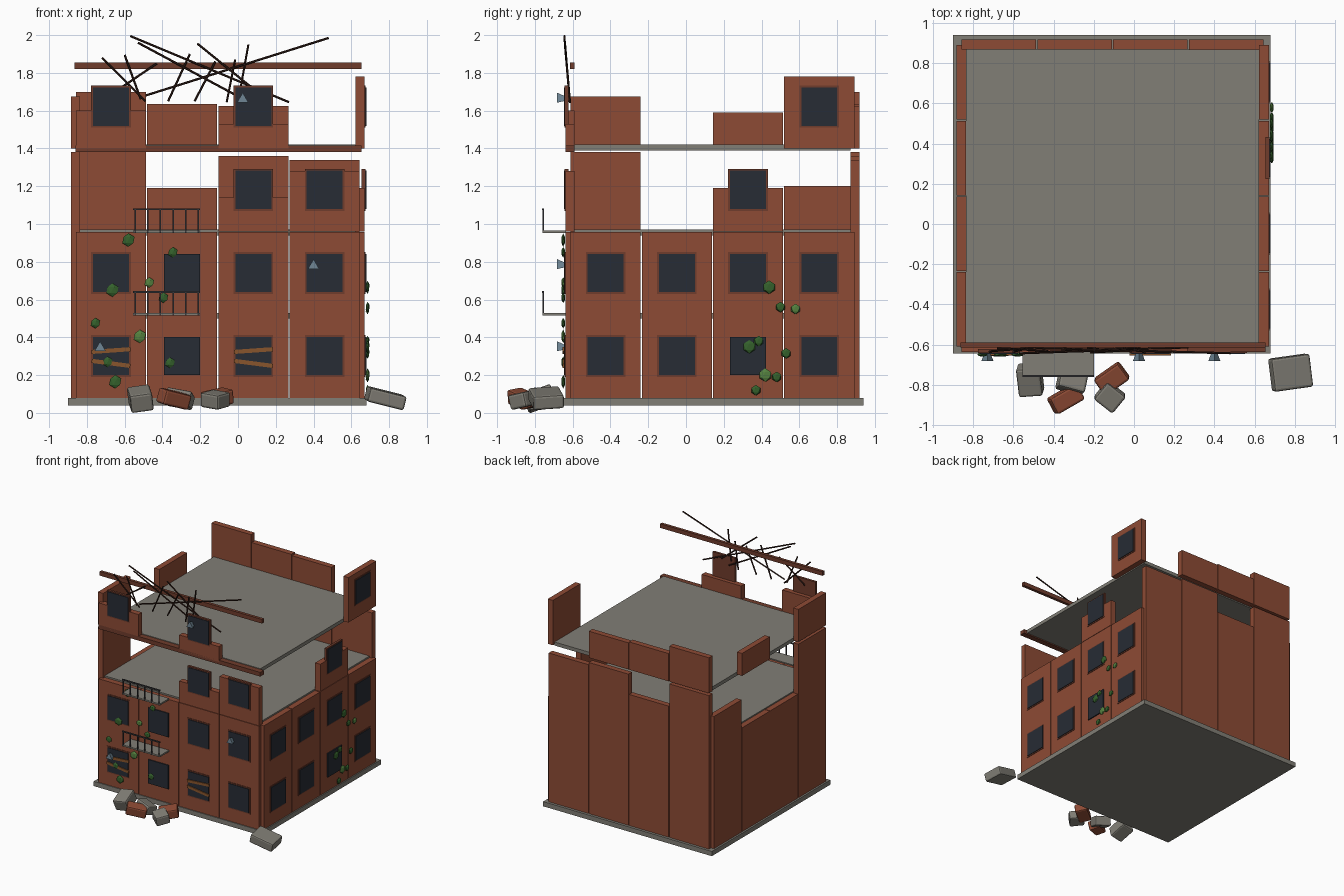
import bpy, math
from mathutils import Vector

if "Cube" in bpy.data.objects:
    bpy.data.objects.remove(bpy.data.objects["Cube"])

def mat(name, *c):
    m = bpy.data.materials.new(name)
    m.diffuse_color = (*c, 1)
    m.use_nodes = True
    m.node_tree.nodes["Principled BSDF"].inputs["Base Color"].default_value = m.diffuse_color
    return m

BRICK = mat("brick", 0.27, 0.07, 0.035)
TRIM = mat("trim", 0.16, 0.045, 0.025)
CONC = mat("concrete", 0.22, 0.21, 0.18)
PANE = mat("pane", 0.02, 0.025, 0.035)
WOOD = mat("plank", 0.25, 0.09, 0.025)
IRON = mat("rusty_iron", 0.03, 0.012, 0.008)
RAIL = mat("rail", 0.04, 0.04, 0.045)
GLASS = mat("shard", 0.16, 0.24, 0.3)
LEAF = mat("leaf", 0.035, 0.12, 0.025)
LEAF2 = mat("light_leaf", 0.09, 0.22, 0.05)

def finish(name, m):
    o = bpy.context.object
    o.name = name
    o.data.materials.append(m)
    return o

def box(name, lo, hi, m, rot=(0, 0, 0), bevel=0):
    c = [(a + b) / 2 for a, b in zip(lo, hi)]
    bpy.ops.mesh.primitive_cube_add(size=1, location=c, rotation=rot)
    o = finish(name, m)
    o.scale = [b - a for a, b in zip(lo, hi)]
    if bevel:
        bpy.ops.object.transform_apply(location=False, rotation=False, scale=True)
        b = o.modifiers.new("bevel", 'BEVEL')
        b.width, b.segments = bevel, 2
    return o

# Layout: four bays per side, four storeys
P, H, Z0, T = 0.377, 0.44, 0.08, 0.024
XC, YC, R = -0.107, 0.14, 0.754
XL, XR, YF, YB = XC - R, XC + R, YC - R, YC + R
G = 0.003

def side_box(name, side, u0, u1, z0, z1, d0, d1, m, tilt=0):
    """Box on a wall: u runs along the wall, d outward from its middle plane."""
    if side in ("front", "back"):
        s, y = (-1, YF) if side == "front" else (1, YB)
        a, b = sorted((y + s * d0, y + s * d1))
        return box(name, (u0, a, z0), (u1, b, z1), m, (0, -tilt, 0))
    s, x = (-1, XL) if side == "left" else (1, XR)
    a, b = sorted((x + s * d0, x + s * d1))
    return box(name, (a, u0, z0), (b, u1, z1), m)

def bay(side, i):
    return (XL if side in ("front", "back") else YF) + P * i

# Base and floor slabs
box("base_slab", (-0.9, -0.645, 0.04), (0.68, 0.94, 0.08), CONC)
for k in (1, 2, 3):
    z = Z0 + H * k - 0.02 + 0.01 * (k == 3)
    box(f"floor_slab_{k}", (XL + T, YF + T, z + 0.0), (XR - T, YB - T, z + 0.03), CONC)

# Wall panels: top height per bay (0 = missing) for every storey
F = 0.435
tops = {
    "front": [[.52] * 4, [.957] * 4, [0, 0, 1.14, 1.28], [1.6, 0, 1.53, 0]],
    "back": [[.52] * 4, [.96] * 4, [1.38, 1.19, 1.36, 1.34], [1.70, 1.635, 1.625, 0]],
    "left": [[.52] * 4, [.96] * 4, [1.38, 0, 0, 1.2], [1.675, 0, 1.59, 0]],
    "right": [[.52] * 4, [.957] * 4, [0, 0, 1.19, 0], [0, 0, 0, 1.78]],
}
for side, storeys in tops.items():
    for k, row in enumerate(storeys):
        for i, top in enumerate(row):
            if top:
                u = bay(side, i)
                side_box(f"{side}_wall_{k}_{i}", side, u + G, u + P - G,
                         Z0 + H * k, top, -T, T, BRICK)

# Windows: frame plate with a dark pane in front
windows = {"front": [(0, 1, 2, 3), (0, 1, 2, 3), (2, 3), (0, 2)],
           "right": [(0, 1, 2, 3), (0, 1, 2, 3), (2,), (3,)]}
unframed = {("front", 0, 1), ("front", 1, 1), ("right", 0, 2)}
for side, storeys in windows.items():
    for k, bays in enumerate(storeys):
        for i in bays:
            u, z = bay(side, i) + P / 2, Z0 + H * k + 0.221
            if (side, k, i) not in unframed:
                side_box(f"{side}_window_frame_{k}_{i}", side, u - .105, u + .105,
                         z - .111, z + .111, 0.008, T + .004, TRIM)
            side_box(f"{side}_window_pane_{k}_{i}", side, u - .095, u + .095,
                     z - .101, z + .101, 0.012, T + .009, PANE)

# Planks nailed over ground floor windows
for i in (0, 2):
    u = bay("front", i) + P / 2
    for z, t in ((0.33, 0.07), (0.262, -0.13)):
        side_box(f"plank_{i}", "front", u - .103, u + .103, z - .011, z + .011,
                 T + .006, T + .016, WOOD, t)

# Cornice strip and exposed roof beam
box("cornice", (-0.86, YF - T, 1.38), (0.655, YF + T, 1.415), TRIM)
box("roof_beam", (-0.865, -0.615, 1.82), (0.655, -0.59, 1.855), TRIM)

# Balconies with front railings
for z in (0.515, 0.953):
    box("balcony_floor", (-0.555, -0.76, z), (-0.2, -0.635, z + 0.013), CONC)
    box("balcony_rail", (-0.555, -0.762, z + .12), (-0.2, -0.752, z + .13), RAIL)
    for n in range(6):
        x = -0.545 + n * 0.067
        box("balcony_post", (x - .004, -0.761, z), (x + .004, -0.753, z + .125), RAIL)

# Tangled reinforcing rods (x, z, x, z)
rods = [(-.57, 1.995, .27, 1.645), (-.49, 1.68, .48, 1.985), (-.72, 1.88, -.49, 1.65),
        (-.6, 1.895, -.515, 1.66), (-.68, 1.68, -.43, 1.85), (-.37, 1.65, -.255, 1.9),
        (-.215, 1.955, .1, 1.7), (-.23, 1.65, -.12, 1.86), (-.06, 1.645, -.015, 1.87),
        (.01, 1.7, .055, 1.95), (-.53, 1.96, .03, 1.66)]
for x0, z0, x1, z1 in rods:
    a, b = [Vector((x, -0.615 - 0.085 * (z - 1.65), z)) for x, z in ((x0, z0), (x1, z1))]
    d = b - a
    bpy.ops.mesh.primitive_cylinder_add(vertices=6, radius=0.006, depth=d.length,
                                        location=(a + b) / 2,
                                        rotation=d.to_track_quat('Z', 'Y').to_euler())
    finish("rod", IRON)

# Three-sided shards flaring outward from the front
for x, z in ((-.73, .352), (.4, .787), (.025, 1.668)):
    bpy.ops.mesh.primitive_cone_add(vertices=3, radius1=0.035, radius2=0.015, depth=0.045,
                                    location=(x, -0.66, z - .008),
                                    rotation=(-math.pi / 2, 0, 0))
    o = finish("shard", GLASS)
    pts = [o.matrix_basis @ v.co for v in o.data.vertices]
    # turn so that one corner points up
    top = max(p.z for p in pts) - o.location.z
    if top < 0.03:
        o.rotation_euler = (-math.pi / 2, math.pi, 0)

# Ivy clumps on the front and right walls
front_ivy = [(-.58, .915), (-.345, .85), (-.47, .69), (-.665, .65), (-.395, .61),
             (-.755, .475), (-.52, .405), (-.69, .27), (-.36, .265), (-.65, .165)]
right_ivy = [(.44, .665), (.5, .56), (.58, .55), (.335, .35), (.385, .38),
             (.53, .315), (.42, .2), (.48, .19), (.37, .12)]
for side, pts in (("front", front_ivy), ("right", right_ivy)):
    for n, (u, z) in enumerate(pts):
        r = 0.028 + 0.008 * (n % 3 == 0)
        front = side == "front"
        bpy.ops.mesh.primitive_ico_sphere_add(
            subdivisions=1, radius=1, location=(u, -0.65, z) if front else (0.686, u, z))
        o = finish(f"{side}_ivy", LEAF2 if n % 4 == 2 else LEAF)
        o.scale = (r, 0.011, r) if front else (0.011, r, r)

# Rubble: centre, size, rotation in degrees, material
rubble = [((-.517, -.775, .075), (.12, .15, .1), (20, -8, 4), CONC),
          ((-.34, -.87, .075), (.16, .09, .08), (10, 12, 30), BRICK),
          ((-.31, -.785, .075), (.14, .1, .08), (-18, 10, -15), CONC),
          ((-.11, -.77, .08), (.15, .1, .08), (8, -10, 35), BRICK),
          ((-.12, -.86, .07), (.12, .11, .08), (10, 8, -38), CONC),
          ((.78, -.74, .078), (.2, .165, .075), (4, 14, 8), CONC)]
for c, s, r, m in rubble:
    box("rubble_block", [a - b / 2 for a, b in zip(c, s)], [a + b / 2 for a, b in zip(c, s)],
        m, [math.radians(v) for v in r], 0.012)
